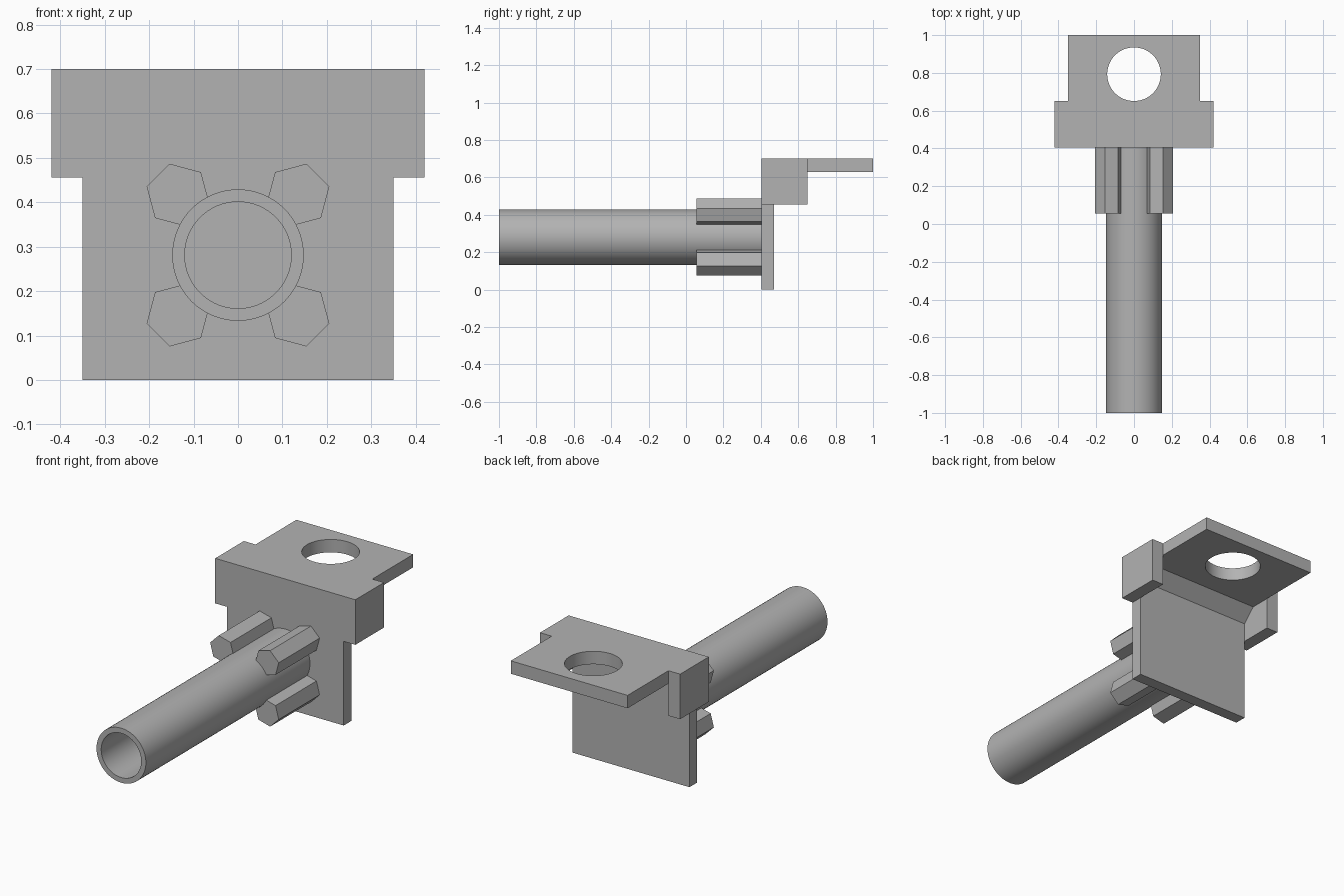
import bpy
import bmesh
import math

cube = bpy.data.objects.get("Cube")
if cube:
    bpy.data.objects.remove(cube, do_unlink=True)

grey = bpy.data.materials.new("plain grey")
grey.use_nodes = True
colour = (0.45, 0.45, 0.45, 1)
grey.diffuse_color = colour
grey.node_tree.nodes["Principled BSDF"].inputs["Base Color"].default_value = colour

AXIS_Z = 0.281      # height of the tube axis
WALL_Y = 0.405      # front face of the wall
HALF = 0.35         # half width of the bracket


def prism(name, points, offset, depth):
    """Extrude a closed 3D outline along a vector."""
    bm = bmesh.new()
    face = bm.faces.new([bm.verts.new(p) for p in points])
    new = bmesh.ops.extrude_face_region(bm, geom=[face])["geom"]
    verts = [v for v in new if isinstance(v, bmesh.types.BMVert)]
    bmesh.ops.translate(bm, verts=verts, vec=[c * depth for c in offset])
    bmesh.ops.recalc_face_normals(bm, faces=bm.faces)
    mesh = bpy.data.meshes.new(name)
    bm.to_mesh(mesh)
    bm.free()
    mesh.materials.append(grey)
    obj = bpy.data.objects.new(name, mesh)
    bpy.context.collection.objects.link(obj)
    return obj


def ring(count, radius, turn=0):
    """Corners of a regular polygon in a plane."""
    angles = [turn + math.tau * i / count for i in range(count)]
    return [(radius * math.cos(a), radius * math.sin(a)) for a in angles]


def activate(obj):
    bpy.ops.object.select_all(action="DESELECT")
    obj.select_set(True)
    bpy.context.view_layer.objects.active = obj


def combine(target, tool, operation):
    """Apply a boolean and discard the tool."""
    mod = target.modifiers.new("boolean", "BOOLEAN")
    mod.operation = operation
    mod.solver = "EXACT"
    mod.object = tool
    activate(target)
    bpy.ops.object.modifier_apply(modifier=mod.name)
    bpy.data.objects.remove(tool, do_unlink=True)


def smooth(obj):
    activate(obj)
    bpy.ops.object.shade_smooth_by_angle(angle=math.radians(30))


# Bracket: wall, corner chamfer and top plate in one profile
profile = [(WALL_Y, 0), (0.47, 0), (0.47, 0.56), (0.54, 0.63),
           (1, 0.63), (1, 0.7), (WALL_Y, 0.7)]
bracket = prism("bracket", [(-HALF, y, z) for y, z in profile], (1, 0, 0), 2 * HALF)

# Side ears
for side in (-1, 1):
    corners = [(WALL_Y, 0.456), (0.65, 0.456), (0.65, 0.7), (WALL_Y, 0.7)]
    ear = prism("ear", [(side * HALF, y, z) for y, z in corners], (side, 0, 0), 0.07)
    combine(bracket, ear, "UNION")

# Round hole in the top plate
hole = prism("hole_cutter", [(x, 0.793 + y, 0.6) for x, y in ring(64, 0.142)], (0, 0, 1), 0.2)
combine(bracket, hole, "DIFFERENCE")

# Merge the coplanar faces of wall and ears
bm = bmesh.new()
bm.from_mesh(bracket.data)
bmesh.ops.remove_doubles(bm, verts=bm.verts, dist=0.0001)
bmesh.ops.dissolve_limit(bm, angle_limit=0.01, verts=bm.verts, edges=bm.edges)
bm.to_mesh(bracket.data)
bm.free()
smooth(bracket)


# Hollow tube, closed by the wall
def rod(name, radius, start, length):
    return prism(name, [(x, start, AXIS_Z + z) for x, z in ring(64, radius)], (0, 1, 0), length)


tube = rod("tube", 0.148, -1, 1 + WALL_Y)
combine(tube, rod("bore_cutter", 0.12, -1.1, 1.098 + WALL_Y), "DIFFERENCE")
smooth(tube)

# Four hexagonal lugs around the tube
names = ("upper_left_lug", "upper_right_lug", "lower_right_lug", "lower_left_lug")
for i, name in enumerate(names):
    angle = math.radians(45 + 90 * i)
    cx, cz = 0.191 * math.cos(angle), AXIS_Z + 0.191 * math.sin(angle)
    hexagon = ring(6, 0.073, angle + math.radians(30))
    prism(name, [(cx + x, 0.055, cz + z) for x, z in hexagon], (0, 1, 0), WALL_Y - 0.055)
